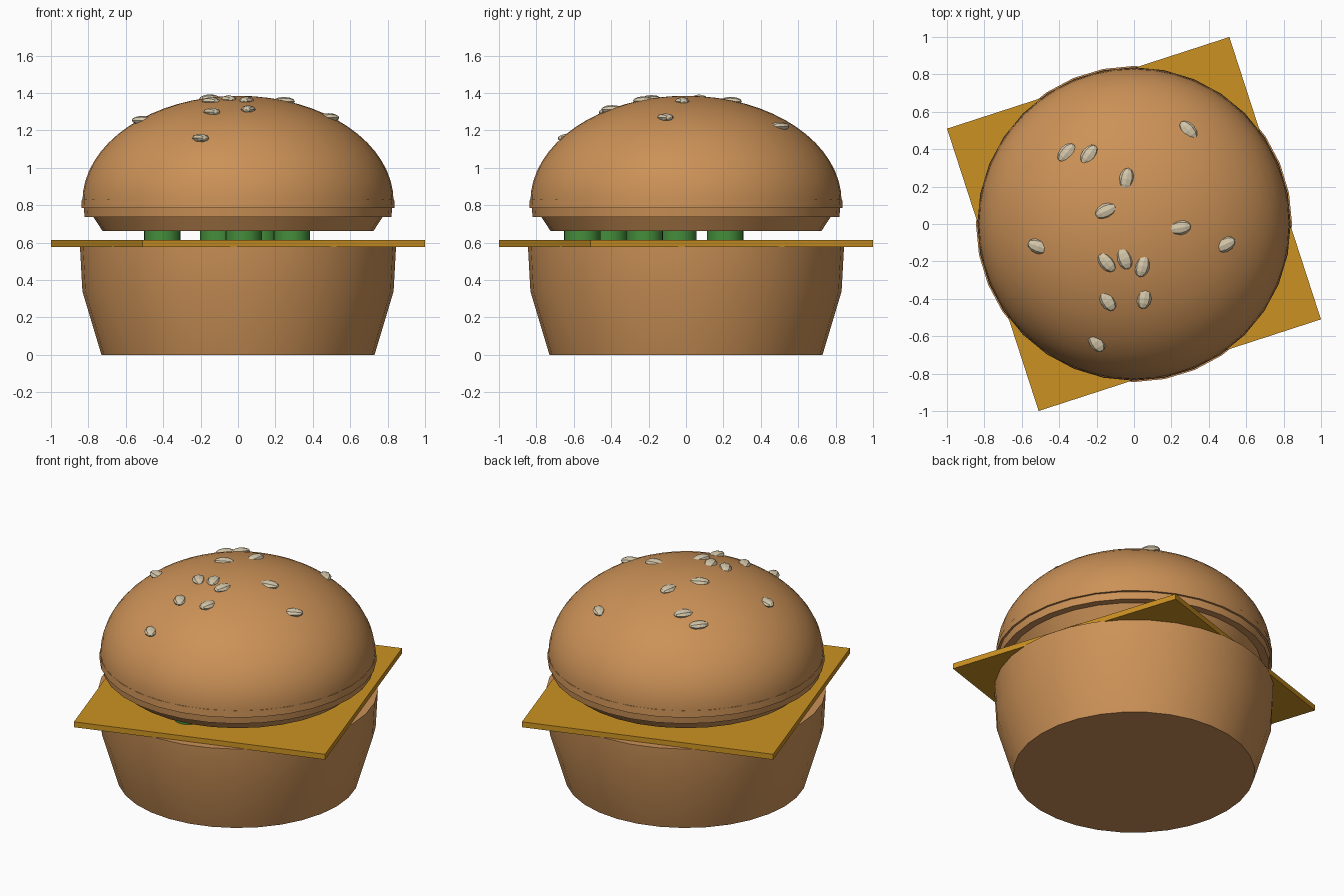
import bpy, bmesh, math
from mathutils import Matrix, Vector

cube = bpy.data.objects.get("Cube")
if cube:
    bpy.data.objects.remove(cube, do_unlink=True)


def material(name, rgb):
    m = bpy.data.materials.new(name)
    m.use_nodes = True
    m.diffuse_color = (*rgb, 1)
    bsdf = next(n for n in m.node_tree.nodes if n.type == 'BSDF_PRINCIPLED')
    bsdf.inputs["Base Color"].default_value = (*rgb, 1)
    return m


BUN = material("toasted bun", (0.60, 0.285, 0.095))
CHEESE = material("cheese yellow", (0.60, 0.285, 0.016))
PICKLE = material("pickle green", (0.06, 0.27, 0.045))
SEED = material("sesame cream", (0.66, 0.57, 0.40))


def finish(name, bm, mat, smooth_angle=None):
    bmesh.ops.recalc_face_normals(bm, faces=bm.faces)
    mesh = bpy.data.meshes.new(name)
    bm.to_mesh(mesh)
    bm.free()
    mesh.materials.append(mat)
    ob = bpy.data.objects.new(name, mesh)
    bpy.context.collection.objects.link(ob)
    if smooth_angle is not None:
        bpy.ops.object.select_all(action='DESELECT')
        ob.select_set(True)
        bpy.context.view_layer.objects.active = ob
        bpy.ops.object.shade_smooth_by_angle(angle=math.radians(smooth_angle))
    return ob


def lathe(name, profile, segments, mat, smooth_angle=30):
    """Spin an (r, z) profile around z; r = 0 closes at a pole."""
    bm = bmesh.new()
    pts = [bm.verts.new((r, 0, z)) for r, z in profile]
    edges = [bm.edges.new(pair) for pair in zip(pts, pts[1:])]
    bmesh.ops.spin(bm, geom=pts + edges, cent=(0, 0, 0), axis=(0, 0, 1),
                   angle=2 * math.pi, steps=segments, use_merge=True)
    bmesh.ops.remove_doubles(bm, verts=bm.verts, dist=1e-5)
    return finish(name, bm, mat, smooth_angle)


# Lower bun: flared base with a nearly straight upper band
lathe("bottom_bun", [(0, 0), (0.73, 0), (0.832, 0.34), (0.845, 0.58), (0, 0.58)],
      32, BUN, 30)

# Upper bun: half-ellipsoid dome above a stepped underside
DOME_R, DOME_Z, DOME_H = 0.832, 0.82, 0.565
dome = [(DOME_R * math.cos(a), DOME_Z + DOME_H * math.sin(a))
        for a in (math.pi / 2 * i / 16 for i in range(16))]
lathe("top_bun_dome", [(0, 0.80), (DOME_R, 0.80)] + dome + [(0, DOME_Z + DOME_H)],
      48, BUN, 40)
lathe("top_bun_rim", [(0, 0.785), (0.838, 0.785), (0.835, 0.83), (0, 0.83)], 32, BUN)
lathe("top_bun_band", [(0, 0.737), (0.82, 0.737), (0.825, 0.79), (0, 0.79)], 32, BUN)
lathe("top_bun_underside", [(0, 0.663), (0.725, 0.663), (0.775, 0.74), (0, 0.74)],
      32, BUN)

# Cheese slice: thin square turned about the vertical axis
bm = bmesh.new()
bmesh.ops.create_cube(bm, size=1, matrix=(
    Matrix.Translation((0, 0, 0.595)) @ Matrix.Rotation(math.atan2(0.49, 1.51), 4, 'Z')
    @ Matrix.Diagonal((1.587, 1.587, 0.036, 1))))
finish("cheese_slice", bm, CHEESE)

# Pickle slices between the cheese and the upper bun
for i, (x, y) in enumerate([(-0.405, 0.21), (-0.107, -0.41), (0.03, -0.555),
                            (0.12, -0.04), (0.287, -0.22)]):
    ob = lathe(f"pickle_{i + 1}", [(0, 0.61), (0.097, 0.61), (0.097, 0.67), (0, 0.67)],
               24, PICKLE)
    ob.location = (x, y, 0)

# Sesame seeds: x, y and heading in degrees
SEEDS = [(-0.36, 0.38, 50), (-0.24, 0.37, 55), (0.29, 0.50, 130), (-0.04, 0.24, 80),
         (-0.15, 0.07, 25), (0.245, -0.02, 10), (0.485, -0.11, 25), (-0.51, -0.12, -20),
         (-0.145, -0.205, 130), (-0.05, -0.185, 110), (0.045, -0.225, 75),
         (-0.14, -0.41, 120), (0.055, -0.395, 80), (-0.20, -0.63, 120)]
for i, (x, y, heading) in enumerate(SEEDS):
    z = DOME_Z + DOME_H * math.sqrt(1 - (x * x + y * y) / DOME_R ** 2) - 0.005
    bm = bmesh.new()
    bmesh.ops.create_uvsphere(bm, u_segments=8, v_segments=6, radius=1)
    # Poles lie along the long axis of the seed
    bmesh.ops.transform(bm, verts=bm.verts, matrix=(
        Matrix.Rotation(math.radians(heading), 4, 'Z')
        @ Matrix.Diagonal((0.06, 0.04, 0.024, 1)) @ Matrix.Rotation(math.pi / 2, 4, 'Y')))
    finish(f"sesame_seed_{i + 1}", bm, SEED).location = Vector((x, y, z))
